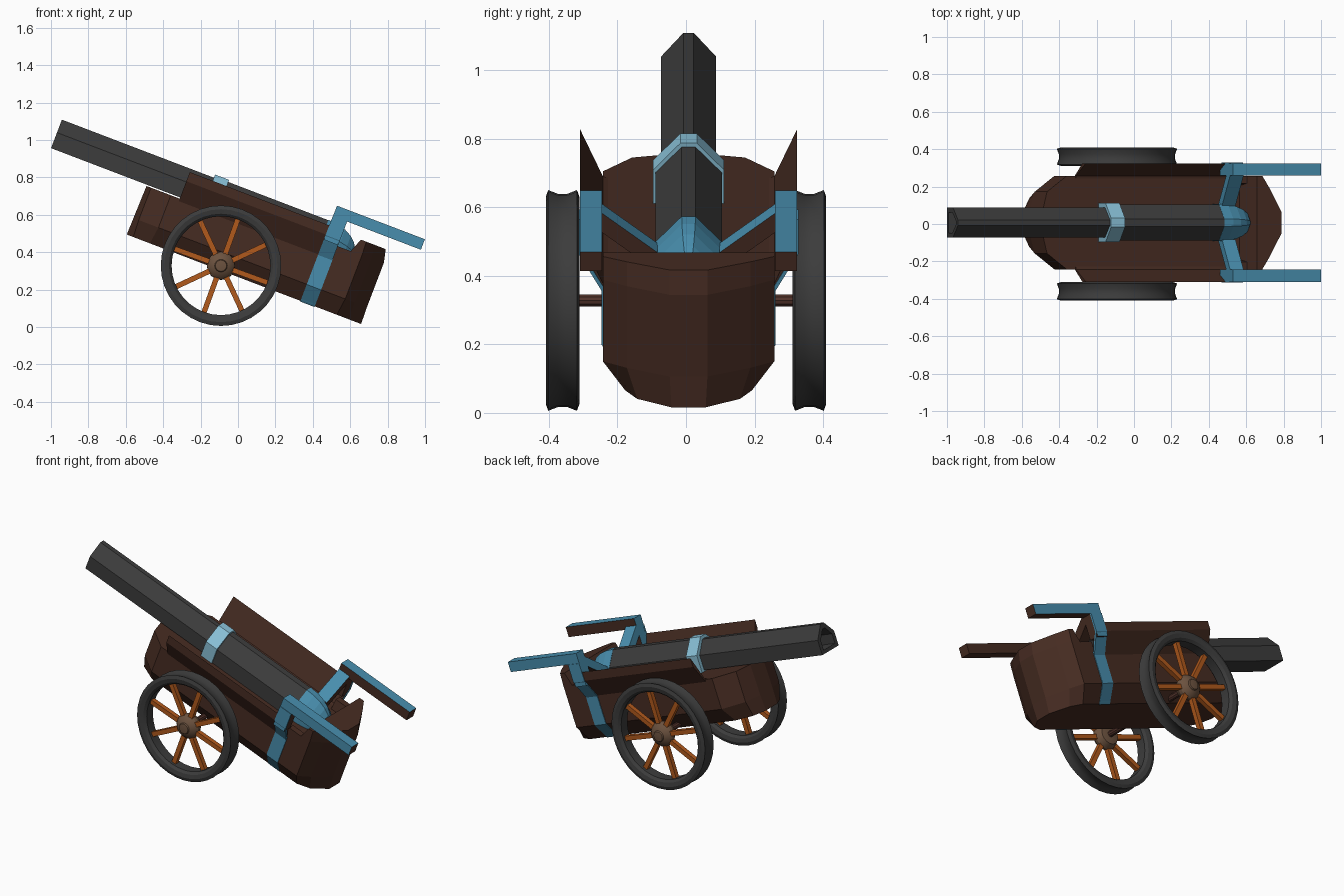
import bpy, bmesh, math
from mathutils import Matrix, Vector

if "Cube" in bpy.data.objects:
    bpy.data.objects.remove(bpy.data.objects["Cube"])

TILT = Matrix.Translation((0, 0.0075, 0)) @ Matrix.Rotation(math.radians(20.9), 4, 'Y')
FLAT = Matrix.Identity(4)


def material(name, rgb):
    m = bpy.data.materials.new(name)
    m.diffuse_color = (*rgb, 1)
    m.use_nodes = True
    m.node_tree.nodes["Principled BSDF"].inputs["Base Color"].default_value = m.diffuse_color
    return m


WOOD = material("dark wood", (0.062, 0.025, 0.016))
BLUE = material("blue paint", (0.065, 0.27, 0.42))
PALE = material("pale blue", (0.25, 0.53, 0.68))
IRON = material("dark iron", (0.045, 0.045, 0.045))
SPOKE = material("orange wood", (0.44, 0.10, 0.012))
HUB = material("hub brown", (0.15, 0.085, 0.05))
AXLE = material("axle wood", (0.085, 0.033, 0.024))


def finish(bm, name, mats, matrix=TILT, rule=None, smooth=False):
    bmesh.ops.recalc_face_normals(bm, faces=bm.faces)
    if rule:
        for f in bm.faces:
            f.material_index = rule(f.normal)
    bm.transform(matrix)
    me = bpy.data.meshes.new(name)
    bm.to_mesh(me)
    bm.free()
    for m in mats:
        me.materials.append(m)
    ob = bpy.data.objects.new(name, me)
    bpy.context.collection.objects.link(ob)
    if smooth:
        bpy.ops.object.select_all(action='DESELECT')
        ob.select_set(True)
        bpy.context.view_layer.objects.active = ob
        bpy.ops.object.shade_smooth_by_angle(angle=math.radians(30))
    return ob


def loft(name, rings, mats, closed=False, **kw):
    """Skin a list of equal-sized point rings; cap the ends unless closed."""
    bm = bmesh.new()
    vs = [[bm.verts.new(p) for p in r] for r in rings]
    n = len(rings[0])
    for k in range(len(vs) if closed else len(vs) - 1):
        a, b = vs[k], vs[(k + 1) % len(vs)]
        for i in range(n):
            j = (i + 1) % n
            bm.faces.new((a[i], a[j], b[j], b[i]))
    if not closed:
        bm.faces.new(vs[0])
        bm.faces.new(vs[-1])
    return finish(bm, name, mats, **kw)


def along_u(name, section, u0, u1, mats, side=1, **kw):
    """Extrude a (y, w) section along the carriage."""
    return loft(name, [[(u, side * y, w) for y, w in section] for u in (u0, u1)], mats, **kw)


def plan(half, w):
    """Mirror a half outline (u, y) into a full ring at height w."""
    return [(u, y, w) for u, y in half] + [(u, -y, w) for u, y in reversed(half)]


# hull: chamfered bottom, faceted bow and stern
bow = [(-0.726, 0.06), (-0.70, 0.165), (-0.587, 0.25)]
stern = [(0.482, 0.25), (0.535, 0.18), (0.606, 0.055)]
loft("hull", [
    plan([(-0.732, 0.055), (-0.695, 0.13), (-0.60, 0.18),
          (0.47, 0.185), (0.54, 0.15), (0.609, 0.05)], 0.25),
    plan([(-0.730, 0.06)] + bow[1:] + stern, 0.345),
    plan(bow + stern, 0.53)], [WOOD])

# raised stern block
loft("stern_block", [
    plan([(0.40, 0.25)] + stern, 0.53),
    plan([(0.421, 0.25)] + stern, 0.60),
    plan([(0.447, 0.25), (0.478, 0.25), (0.522, 0.18), (0.589, 0.055)], 0.671)], [WOOD])

# flared sideboards, bands, handles and struts on both sides
for side, tag in ((-1, "front"), (1, "back")):
    along_u("sideboard_" + tag,
            [(0.235, 0.50), (0.25, 0.516), (0.317, 0.63), (0.317, 0.682), (0.25, 0.534), (0.235, 0.53)],
            -0.536, 0.34, [WOOD], side)
    along_u("rear_rail_" + tag, [(0.25, 0.50), (0.25, 0.594), (0.21, 0.594), (0.19, 0.50)],
            0.33, 0.43, [WOOD], side)
    outer = [(0.320, 0.735), (0.320, 0.627), (0.254, 0.513), (0.254, 0.344), (0.182, 0.246)]
    inner = [(0.19, 0.256), (0.246, 0.348), (0.246, 0.52), (0.31, 0.63), (0.31, 0.735)]
    along_u("hull_band_" + tag, outer + inner, 0.262, 0.344, [BLUE], side)

    def paint(n, s=side):
        return 0 if n.z > 0.5 or n.y * s > 0.5 or n.x < -0.5 else 1
    handle = [(0.263, 0.60), (0.263, 0.795), (0.766, 0.795), (0.766, 0.735), (0.34, 0.735), (0.34, 0.60)]
    loft("handle_" + tag, [[(u, side * y, w) for u, w in handle] for y in (0.252, 0.317)],
         [BLUE, WOOD], rule=paint)
    along_u("breech_strut_" + tag, [(0.255, 0.755), (0.09, 0.63), (0.09, 0.57), (0.255, 0.695)],
            0.263, 0.34, [BLUE, WOOD], side, rule=lambda n: 0 if n.z > 0.3 or n.x < -0.5 else 1)


# barrel with a hollow muzzle
def house(hw, base, shoulder, top, flat):
    return [(-hw, base), (hw, base), (hw, shoulder), (flat, top), (-flat, top), (-hw, shoulder)]


front_sec = house(0.08, 0.537, 0.626, 0.70, 0.015)
bore_sec = house(0.055, 0.558, 0.616, 0.668, 0.012)
loft("barrel", [[(u, y, w) for y, w in sec] for u, sec in
                ((-0.9, bore_sec), (-1.275, bore_sec), (-1.275, front_sec), (-0.36, front_sec))], [IRON])
rear_sec = house(0.097, 0.52, 0.626, 0.706, 0.02)
along_u("barrel_rear", rear_sec, -0.36, 0.262, [IRON])
along_u("barrel_ring", house(0.104, 0.51, 0.634, 0.718, 0.024), -0.405, -0.325, [PALE])

# rounded breech cap
cap = house(0.099, 0.52, 0.626, 0.708, 0.02)
loft("breech_cap", [[(u, y * k, 0.575 + (w - 0.575) * k) for y, w in cap] for u, k in
                    ((0.247, 1), (0.30, 0.97), (0.35, 0.87), (0.39, 0.71), (0.42, 0.5), (0.438, 0.2))], [BLUE])


# wheels
def lathe(name, profile, y0, side, seg, mats, closed=False, smooth=True):
    def ring(r, d):
        return [(-0.091 + r * math.cos(t), y0 + side * d, 0.328 + r * math.sin(t))
                for t in (2 * math.pi * i / seg for i in range(seg))]
    return loft(name, [ring(r, d) for r, d in profile], mats, closed, matrix=FLAT, smooth=smooth)


tyre = [(0.302, -0.049), (0.322, -0.042), (0.311, -0.014), (0.311, 0.014), (0.322, 0.042),
        (0.302, 0.049), (0.278, 0.044), (0.264, 0.03), (0.264, -0.03), (0.278, -0.044)]
hub = [(0.03, -0.05), (0.058, -0.045), (0.076, -0.01), (0.074, 0.008),
       (0.058, 0.028), (0.034, 0.038), (0.03, 0.046), (0.012, 0.048)]
for side, tag in ((-1, "front"), (1, "back")):
    y0 = side * 0.36
    lathe("tyre_" + tag, tyre, y0, side, 36, [IRON], closed=True)
    lathe("hub_" + tag, hub, y0, side, 16, [HUB])
    bm = bmesh.new()
    for i in range(8):
        m = (Matrix.Translation((-0.091, y0, 0.328)) @ Matrix.Rotation(-math.radians(25 + 45 * i), 4, 'Y')
             @ Matrix.Translation((0.16, 0, 0)) @ Matrix.Diagonal((0.23, 0.028, 0.028, 1)))
        bmesh.ops.create_cube(bm, size=1, matrix=m)
    finish(bm, "spokes_" + tag, [SPOKE], FLAT)

# axle
lathe("axle", [(0.018, -0.34), (0.018, 0.34)], 0, 1, 10, [AXLE])
